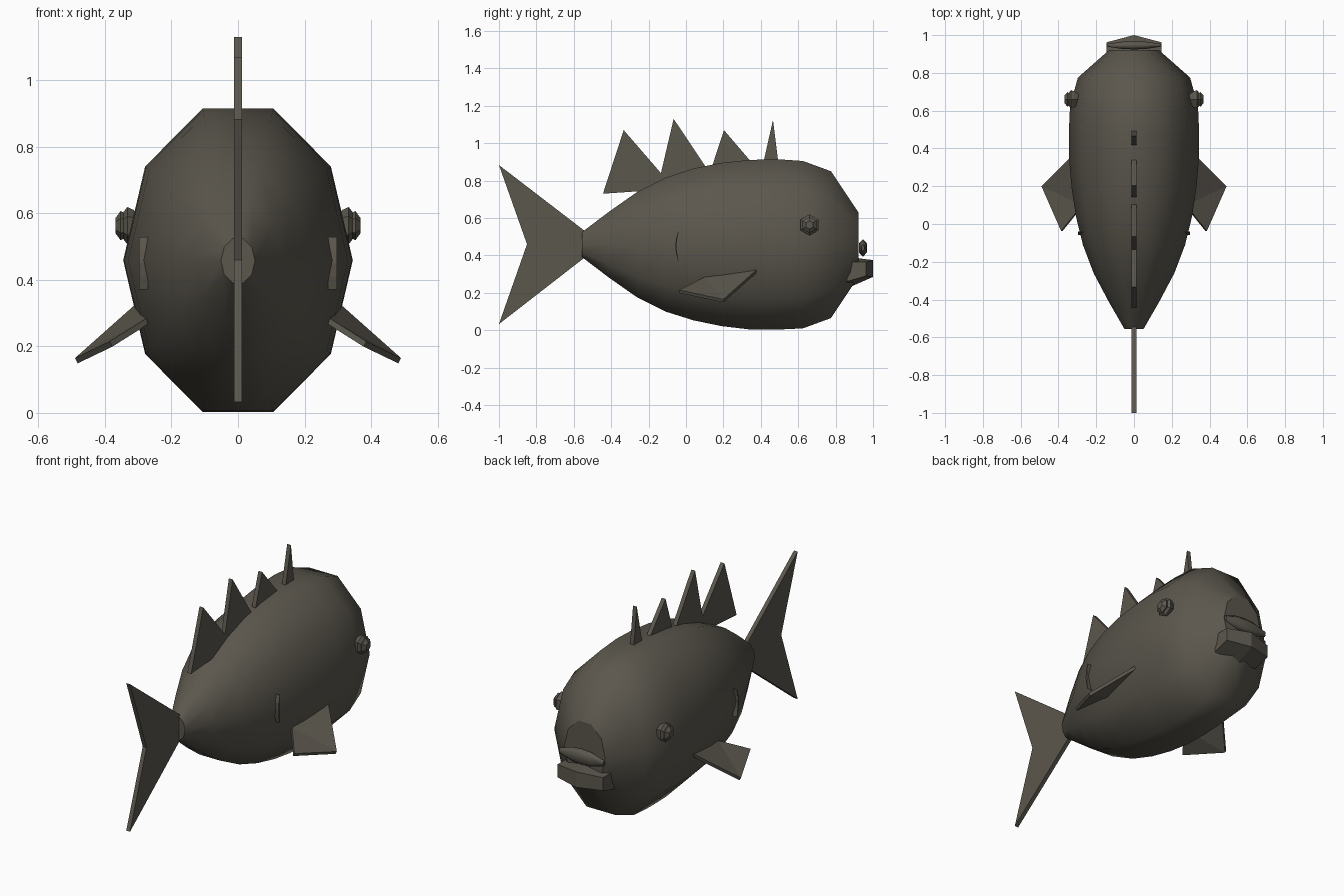
import bpy, bmesh, math
from mathutils import Vector

if "Cube" in bpy.data.objects:
    bpy.data.objects.remove(bpy.data.objects["Cube"])

skin = bpy.data.materials.new("grey_brown_skin")
skin.diffuse_color = (0.105, 0.095, 0.075, 1)
skin.use_nodes = True
skin.node_tree.nodes["Principled BSDF"].inputs["Base Color"].default_value = skin.diffuse_color


def make(name, bm, smooth=None):
    """Turn a bmesh into a named object with consistent normals."""
    bmesh.ops.recalc_face_normals(bm, faces=bm.faces[:])
    me = bpy.data.meshes.new(name)
    bm.to_mesh(me)
    bm.free()
    me.materials.append(skin)
    ob = bpy.data.objects.new(name, me)
    bpy.context.collection.objects.link(ob)
    for p in me.polygons:
        p.use_smooth = smooth is not None and len(p.vertices) <= smooth
    return ob


def loft(name, rings, smooth=None):
    """Skin a list of equal-length point rings and cap both ends."""
    bm = bmesh.new()
    vs = [[bm.verts.new(p) for p in r] for r in rings]
    n = len(rings[0])
    for a, b in zip(vs, vs[1:]):
        for i in range(n):
            j = (i + 1) % n
            bm.faces.new((a[i], a[j], b[j], b[i]))
    bm.faces.new(vs[0])
    bm.faces.new(vs[-1])
    return make(name, bm, smooth)


def plate(name, yz, half=0.012):
    """Flat fin in the centre plane."""
    return loft(name, [[(x, y, z) for y, z in yz] for x in (-half, half)])


# Body: ten-sided elliptical rings along y (y, bottom z, top z)
stations = [(-0.555, 0.39, 0.525), (-0.41, 0.28, 0.635), (-0.26, 0.175, 0.74),
            (-0.11, 0.10, 0.815), (0.04, 0.053, 0.865), (0.19, 0.022, 0.895),
            (0.335, 0.005, 0.91), (0.48, 0.003, 0.915), (0.625, 0.01, 0.905),
            (0.775, 0.065, 0.85), (0.922, 0.285, 0.63)]
body = []
for y, lo, hi in stations:
    c, h = (lo + hi) / 2, (hi - lo) / 2 / math.sin(math.radians(72))
    body.append([(0.72 * h * math.cos(math.radians(36 * k)), y,
                  c + h * math.sin(math.radians(36 * k))) for k in range(10)])
loft("body", body, smooth=4)

# Tail and dorsal spines
plate("tail_fin", [(-0.54, 0.53), (-1, 0.883), (-0.85, 0.46), (-1, 0.033),
                   (-0.54, 0.39)])
plate("dorsal_fin_rear", [(-0.444, 0.73), (-0.333, 1.07), (-0.134, 0.84),
                          (-0.15, 0.75)])
plate("dorsal_fin_tall", [(-0.15, 0.75), (-0.134, 0.84), (-0.066, 1.13),
                          (0.105, 0.875), (0.1, 0.8)])
plate("dorsal_fin_mid", [(0.14, 0.84), (0.144, 0.89), (0.203, 1.07),
                         (0.34, 0.91), (0.33, 0.85)])
plate("dorsal_fin_front", [(0.417, 0.88), (0.417, 0.91), (0.465, 1.125),
                           (0.492, 0.91), (0.492, 0.88)])

# Lower lip: pointed wedge bulging forward
end = [(0.962, 0.365), (0.962, 0.29), (0.86, 0.26), (0.865, 0.365)]
mid = [(1.0, 0.375), (1.0, 0.285), (0.89, 0.237), (0.885, 0.39)]
loft("lower_lip", [[(x, y, z) for y, z in s]
                   for x, s in ((-0.145, end), (0, mid), (0.145, end))])

# Upper lip: thin tapered bar
lip = []
for x, s in ((-0.14, 0.35), (-0.06, 0.9), (0, 1), (0.06, 0.9), (0.14, 0.35)):
    lip.append([(x, 0.946 + 0.025 * s * math.cos(math.radians(60 * k + 30)),
                 0.44 + 0.047 * s * math.sin(math.radians(60 * k + 30)))
                for k in range(6)])
loft("upper_lip", lip, smooth=4)

for side, tag in ((1, "right"), (-1, "left")):
    # Eye: six-sided turned bead with a raised pupil
    prof = [(0.29, 0.03), (0.315, 0.048), (0.333, 0.056), (0.345, 0.04),
            (0.353, 0.044), (0.369, 0.022)]
    loft("eye_" + tag,
         [[(side * x, 0.66 + r * math.cos(math.radians(60 * k + 30)),
            0.563 + r * math.sin(math.radians(60 * k + 30))) for k in range(6)]
          for x, r in prof])

    # Pectoral fin: folded sheet with a little thickness
    top = [Vector(p) for p in ((0.31, 0.38, 0.325), (0.49, 0.2, 0.165),
                               (0.386, -0.037, 0.215), (0.275, 0.1, 0.285))]
    bm = bmesh.new()
    layers = []
    for off in (Vector((0, 0, 0)), Vector((-0.008, 0, -0.016))):
        v = [bm.verts.new(((p + off).x * side, (p + off).y, (p + off).z))
             for p in top]
        bm.faces.new((v[0], v[1], v[3]))
        bm.faces.new((v[1], v[2], v[3]))
        layers.append(v)
    a, b = layers
    for i in range(4):
        j = (i + 1) % 4
        bm.faces.new((a[i], a[j], b[j], b[i]))
    make("pectoral_fin_" + tag, bm)

    # Gill slit: thin crescent sliver
    gill = []
    for t in (-1, -0.5, 0, 0.5, 1):
        y, z, w = -0.053 + 0.012 * t * t, 0.45 + 0.079 * t, 0.005 - 0.004 * abs(t)
        gill.append([(side * 0.27, y - w, z), (side * 0.297, y - w, z),
                     (side * 0.297, y + w, z), (side * 0.27, y + w, z)])
    loft("gill_slit_" + tag, gill)
